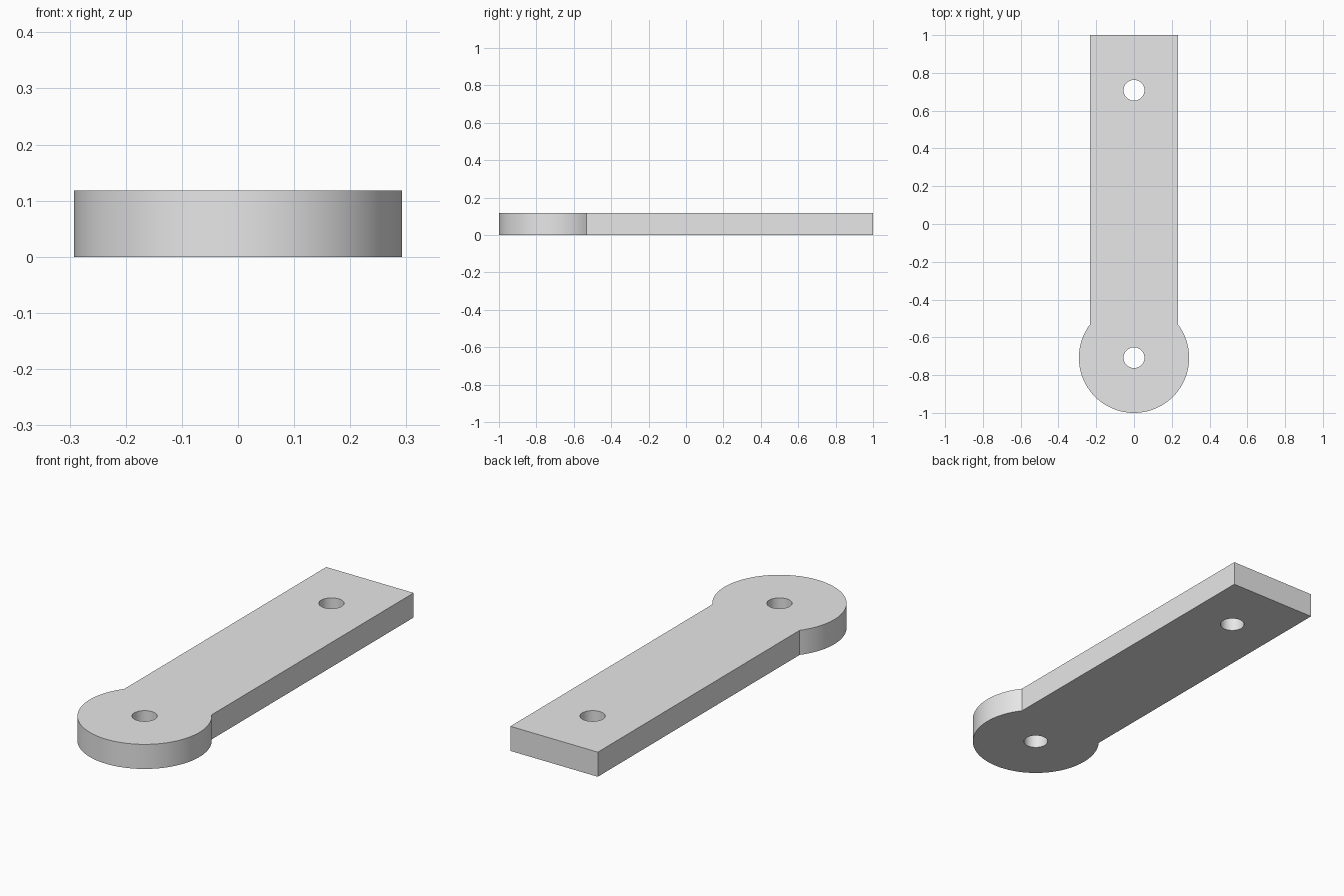
import bpy
import bmesh
from math import asin, cos, sin, pi

cube = bpy.data.objects.get("Cube")
if cube:
    bpy.data.objects.remove(cube)

THICKNESS = 0.118
HALF_WIDTH = 0.232
HEAD_RADIUS = 0.292
HOLE_RADIUS = 0.055
PIVOT_Y = 0.708


def arc(y, radius, start, end, steps):
    """Points along an arc centred on the bar's long axis."""
    angles = [start + (end - start) * i / steps for i in range(steps + 1)]
    return [(radius * cos(a), y + radius * sin(a)) for a in angles]


def add_loop(bm, points):
    verts = [bm.verts.new((x, y, 0)) for x, y in points]
    for a, b in zip(verts, verts[1:] + verts[:1]):
        bm.edges.new((a, b))


# Outline: round head at the front running into a straight, square-ended bar
neck = pi / 2 - asin(HALF_WIDTH / HEAD_RADIUS)
outline = arc(-PIVOT_Y, HEAD_RADIUS, pi - neck, 2 * pi + neck, 72)
outline += [(HALF_WIDTH, 1), (-HALF_WIDTH, 1)]

bm = bmesh.new()
add_loop(bm, outline)

# Bolt holes at both ends
for y in (-PIVOT_Y, PIVOT_Y):
    add_loop(bm, arc(y, HOLE_RADIUS, 0, 2 * pi, 48)[:-1])

# Fill the profile and give it thickness
bmesh.ops.triangle_fill(bm, edges=bm.edges[:], use_beauty=True, normal=(0, 0, 1))
result = bmesh.ops.extrude_face_region(bm, geom=bm.faces[:], use_keep_orig=True)
top = [v for v in result["geom"] if isinstance(v, bmesh.types.BMVert)]
bmesh.ops.translate(bm, verts=top, vec=(0, 0, THICKNESS))
bmesh.ops.recalc_face_normals(bm, faces=bm.faces[:])

mesh = bpy.data.meshes.new("link_bar")
bm.to_mesh(mesh)
bm.free()
bar = bpy.data.objects.new("link_bar", mesh)
bpy.context.collection.objects.link(bar)

# Plain grey finish
grey = bpy.data.materials.new("light_grey")
grey.use_nodes = True
colour = (0.8, 0.8, 0.8, 1)
grey.diffuse_color = colour
grey.node_tree.nodes["Principled BSDF"].inputs["Base Color"].default_value = colour
mesh.materials.append(grey)

# Smooth round walls, crisp rims
bpy.ops.object.select_all(action="DESELECT")
bar.select_set(True)
bpy.context.view_layer.objects.active = bar
bpy.ops.object.shade_smooth_by_angle(angle=pi / 6)
